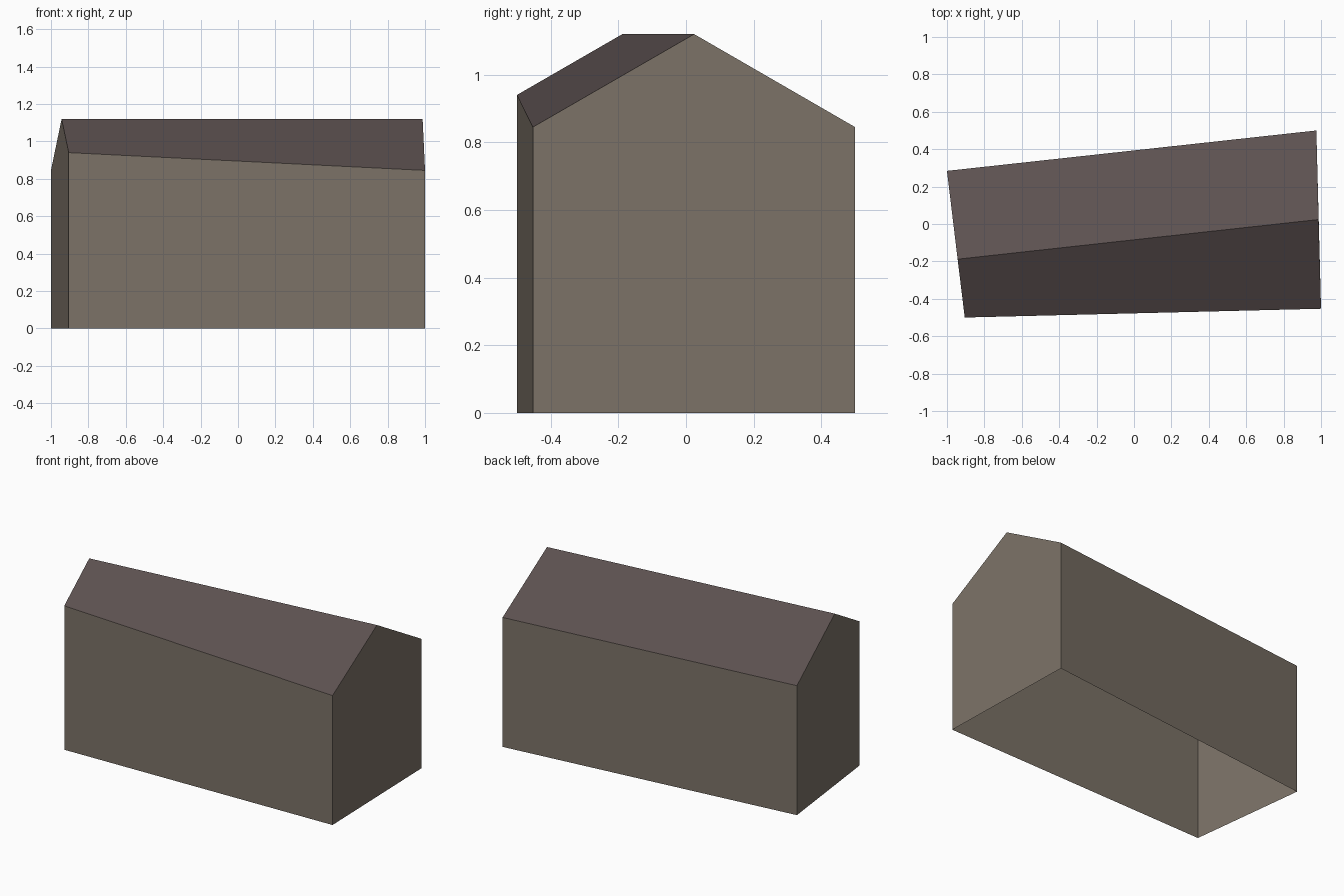
import bpy

cube = bpy.data.objects.get("Cube")
if cube:
    bpy.data.objects.remove(cube, do_unlink=True)


def make_material(name, rgb):
    mat = bpy.data.materials.new(name)
    mat.use_nodes = True
    color = (*rgb, 1.0)
    mat.diffuse_color = color
    mat.node_tree.nodes["Principled BSDF"].inputs["Base Color"].default_value = color
    return mat


def make_part(name, verts, faces, mat):
    mesh = bpy.data.meshes.new(name)
    mesh.from_pydata(verts, [], faces)
    mesh.materials.append(mat)
    mesh.update()
    obj = bpy.data.objects.new(name, mesh)
    bpy.context.collection.objects.link(obj)
    return obj


wall_mat = make_material("warm grey wall", (0.202, 0.171, 0.138))
roof_mat = make_material("dark brown roof", (0.107, 0.082, 0.080))

# Skewed footprint, counter-clockwise from the front right corner: x, y, eave height
corners = [(-0.905, -0.5, 0.94), (1.0, -0.453, 0.845),
           (0.975, 0.5, 0.845), (-1.0, 0.284, 0.845)]
ridge = [(-0.943, -0.188, 1.12), (0.987, 0.024, 1.12)]

# Walls: open underneath, with a gable point at each end
base = [(x, y, 0.0) for x, y, _ in corners]
make_part("walls", base + corners + ridge,
          [(0, 1, 5, 4), (1, 2, 6, 9, 5), (2, 3, 7, 6), (3, 0, 4, 8, 7)],
          wall_mat)

# Roof: two slopes meeting at the ridge
make_part("roof", corners + ridge, [(0, 1, 5, 4), (2, 3, 4, 5)], roof_mat)
